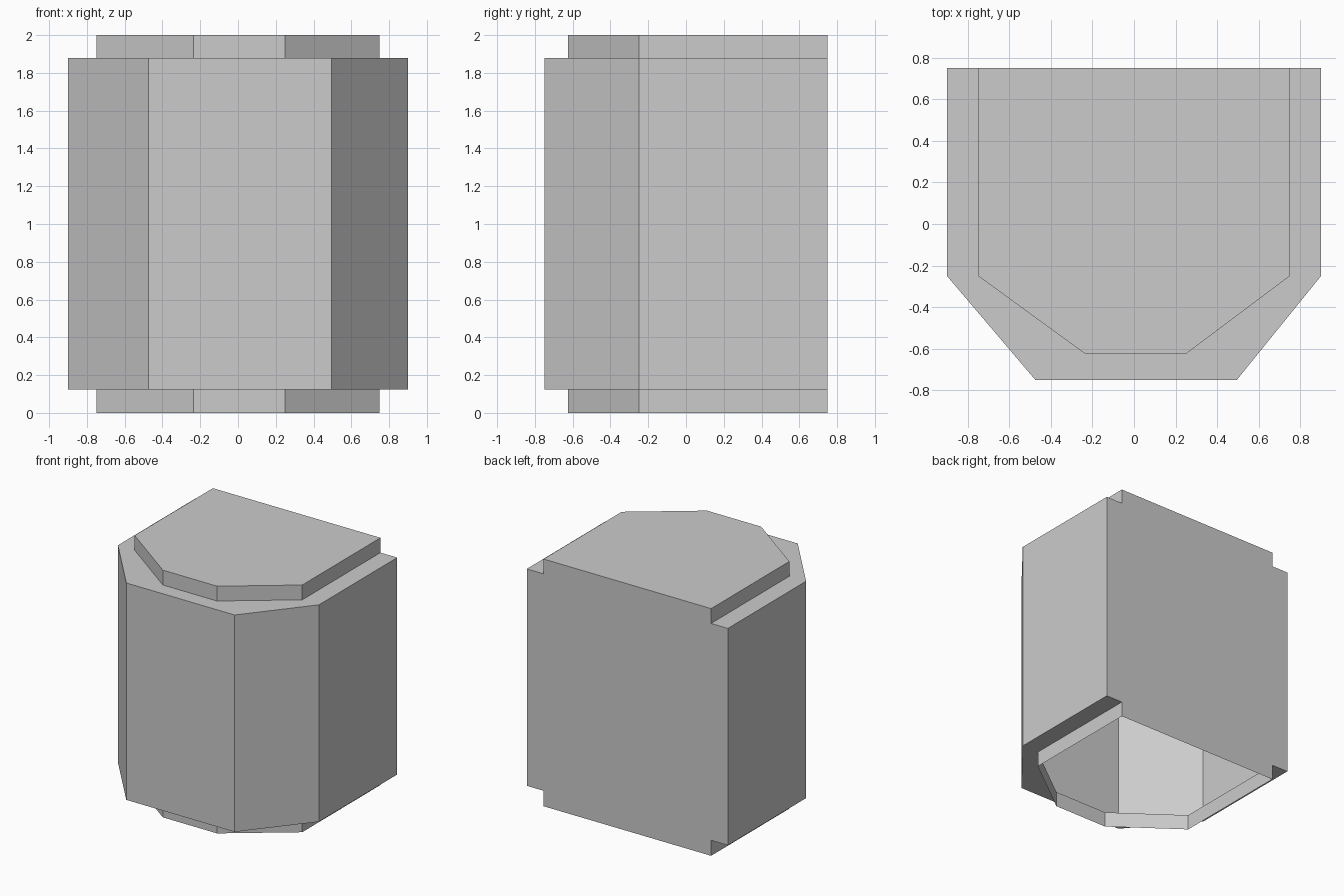
import bpy
import bmesh

if "Cube" in bpy.data.objects:
    bpy.data.objects.remove(bpy.data.objects["Cube"])

# Plan outlines, back right corner first, running round the front to the back left
BODY = [(0.9, 0.75), (0.9, -0.25), (0.495, -0.75), (-0.475, -0.75), (-0.9, -0.25), (-0.9, 0.75)]
RIM = [(0.75, 0.75), (0.75, -0.25), (0.25, -0.625), (-0.235, -0.625), (-0.75, -0.25), (-0.75, 0.75)]

# Thin shell: lower rim, ledge, body, ledge, upper rim
LEVELS = [(RIM, 0.0), (RIM, 0.125), (BODY, 0.125), (BODY, 1.88), (RIM, 1.88), (RIM, 2.0)]

bm = bmesh.new()
rings = [[bm.verts.new((x, y, z)) for x, y in outline] for outline, z in LEVELS]
count = len(BODY)

for (low_shape, z0), (high_shape, z1), low, high in zip(LEVELS, LEVELS[1:], rings, rings[1:]):
    for i in range(count):
        j = (i + 1) % count
        # The ledges have no width along the flush back wall
        if z0 == z1 and j == 0:
            continue
        bm.faces.new((low[j], low[i], high[i], high[j]))

# Closed top, open underside
bm.faces.new(rings[-1][::-1])

# Every wall faces outward
bmesh.ops.recalc_face_normals(bm, faces=bm.faces)
bm.faces.ensure_lookup_table()
top = max(bm.faces, key=lambda f: f.calc_center_median().z)
if top.normal.z < 0:
    bmesh.ops.reverse_faces(bm, faces=bm.faces)

mesh = bpy.data.meshes.new("faceted_housing")
bm.to_mesh(mesh)
bm.free()
housing = bpy.data.objects.new("faceted_housing", mesh)
bpy.context.collection.objects.link(housing)
